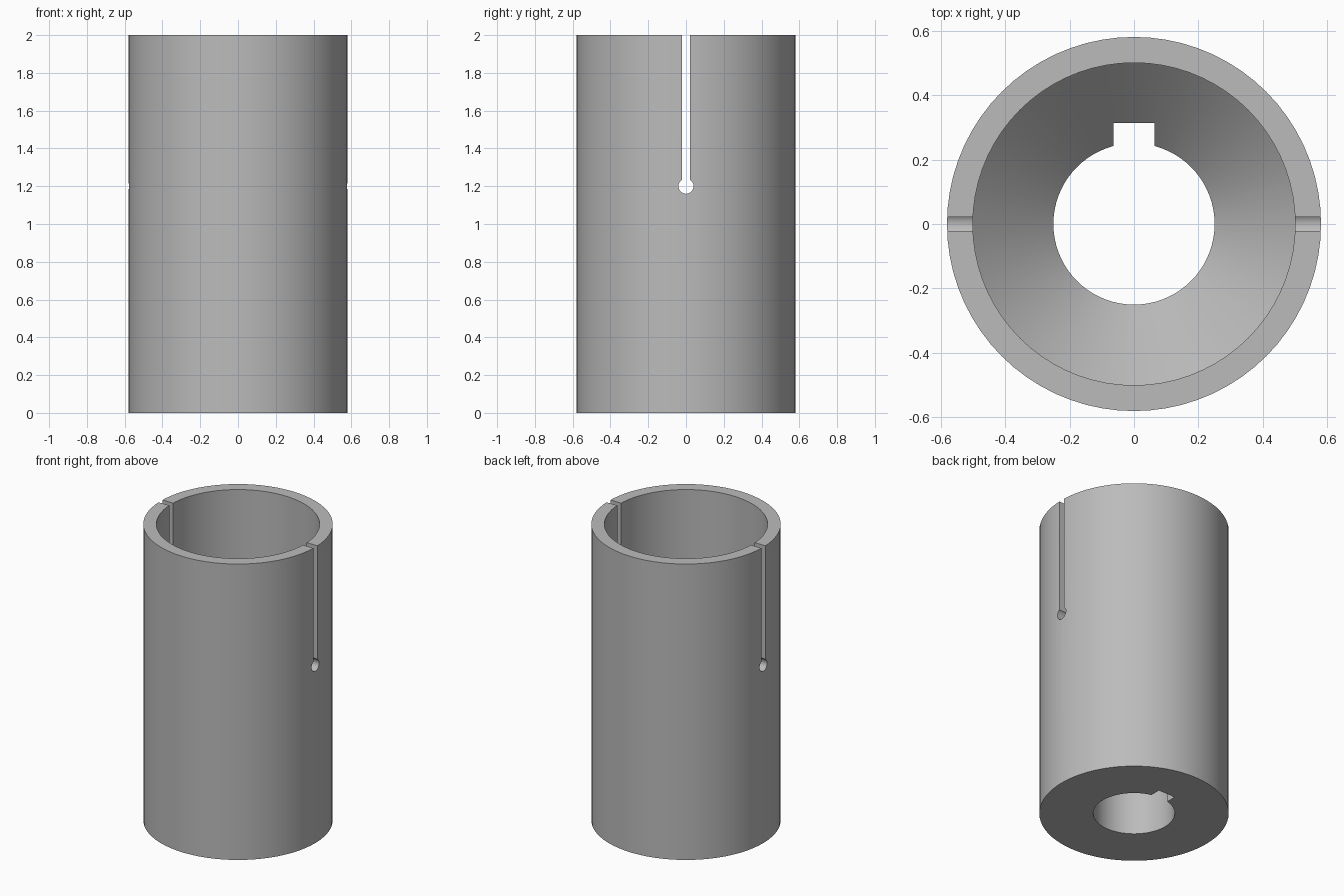
import bpy
import bmesh
from math import cos, sin, pi, radians
from mathutils import Matrix

if "Cube" in bpy.data.objects:
    bpy.data.objects.remove(bpy.data.objects["Cube"], do_unlink=True)

SEGMENTS = 72
OUTER, SOCKET, BORE = 0.58, 0.5, 0.25
HEIGHT, CONE_TOP, CONE_BOTTOM = 2.0, 1.0, 0.75
SLOT_END = 1.2

steel = bpy.data.materials.new("plain grey steel")
steel.use_nodes = True
grey = (0.5, 0.5, 0.5, 1)
steel.diffuse_color = grey
steel.node_tree.nodes["Principled BSDF"].inputs["Base Color"].default_value = grey


def finish(name, bm):
    bmesh.ops.recalc_face_normals(bm, faces=bm.faces)
    mesh = bpy.data.meshes.new(name)
    bm.to_mesh(mesh)
    bm.free()
    mesh.materials.append(steel)
    obj = bpy.data.objects.new(name, mesh)
    bpy.context.collection.objects.link(obj)
    return obj


def lathe(name, profile):
    """Revolve a closed (radius, z) profile about the z axis."""
    bm = bmesh.new()
    rings = []
    for i in range(SEGMENTS):
        a = 2 * pi * i / SEGMENTS
        rings.append([bm.verts.new((r * cos(a), r * sin(a), z)) for r, z in profile])
    for i, ring in enumerate(rings):
        following = rings[(i + 1) % SEGMENTS]
        for j in range(len(profile)):
            k = (j + 1) % len(profile)
            bm.faces.new((ring[j], following[j], following[k], ring[k]))
    return finish(name, bm)


def box(name, low, high):
    bm = bmesh.new()
    size = [h - l for l, h in zip(low, high)]
    centre = [(h + l) / 2 for l, h in zip(low, high)]
    bmesh.ops.create_cube(bm, size=1, matrix=Matrix.Translation(centre) @ Matrix.Diagonal((*size, 1)))
    return finish(name, bm)


def cross_hole(name, radius, z):
    bm = bmesh.new()
    bmesh.ops.create_cone(bm, cap_ends=True, segments=32, radius1=radius, radius2=radius, depth=1.6,
                          matrix=Matrix.Translation((0, 0, z)) @ Matrix.Rotation(pi / 2, 4, "Y"))
    return finish(name, bm)


def cut(body, cutter):
    cutter.hide_render = True
    mod = body.modifiers.new(cutter.name, "BOOLEAN")
    mod.operation = "DIFFERENCE"
    mod.solver = "EXACT"
    mod.object = cutter
    bpy.context.view_layer.objects.active = body
    bpy.ops.object.modifier_apply(modifier=mod.name)
    bpy.data.objects.remove(cutter, do_unlink=True)


# Sleeve: wide socket above, tapered shoulder, narrow bore below
sleeve = lathe("coupling_sleeve", [
    (OUTER, 0), (OUTER, HEIGHT), (SOCKET, HEIGHT),
    (SOCKET, CONE_TOP), (BORE, CONE_BOTTOM), (BORE, 0)])

# Keyway at the back of the bore
cut(sleeve, box("keyway_cutter", (-0.063, 0, -0.1), (0.063, 0.313, 1.1)))
# Clamping slots on both sides, each ending in a round relief hole
cut(sleeve, box("slot_cutter", (-0.8, -0.021, SLOT_END), (0.8, 0.021, 2.2)))
cut(sleeve, cross_hole("relief_hole_cutter", 0.04, SLOT_END))

bpy.ops.object.select_all(action="DESELECT")
sleeve.select_set(True)
bpy.context.view_layer.objects.active = sleeve
bpy.ops.object.shade_smooth_by_angle(angle=radians(30))
